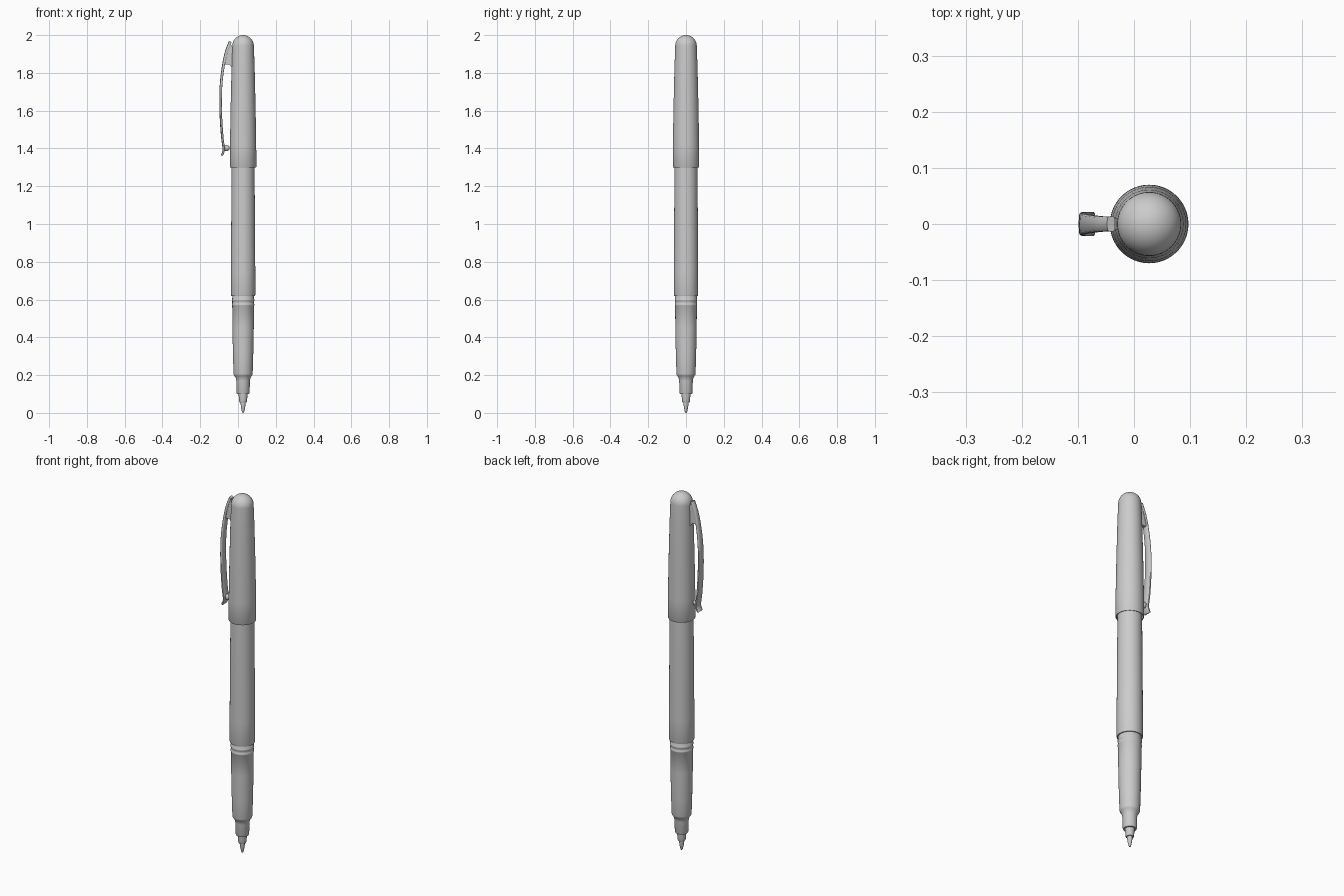
import bpy, bmesh, math
from mathutils import Vector

if "Cube" in bpy.data.objects:
    bpy.data.objects.remove(bpy.data.objects["Cube"])

CX = 0.027      # pen axis
SEG = 64


def finish(name, bm, angle=35):
    bmesh.ops.recalc_face_normals(bm, faces=bm.faces)
    me = bpy.data.meshes.new(name)
    bm.to_mesh(me)
    bm.free()
    ob = bpy.data.objects.new(name, me)
    bpy.context.collection.objects.link(ob)
    bpy.context.view_layer.objects.active = ob
    ob.select_set(True)
    bpy.ops.object.shade_smooth_by_angle(angle=math.radians(angle))
    ob.select_set(False)
    return ob


def lathe(name, profile):
    """Spin (radius, z) points about the pen axis."""
    bm = bmesh.new()
    vs = [bm.verts.new((CX + r, 0, z)) for r, z in profile]
    es = [bm.edges.new(p) for p in zip(vs, vs[1:])]
    bmesh.ops.spin(bm, geom=vs + es, cent=(CX, 0, 0), axis=(0, 0, 1),
                   angle=math.tau, steps=SEG, use_duplicate=False)
    bmesh.ops.remove_doubles(bm, verts=bm.verts, dist=1e-5)
    return finish(name, bm)


def smooth_path(pts, n=5):
    """Catmull-Rom through the given stations."""
    p = [Vector(q) for q in pts]
    p = [2 * p[0] - p[1]] + p + [2 * p[-1] - p[-2]]
    out = []
    for a, b, c, d in zip(p, p[1:], p[2:], p[3:]):
        for i in range(n):
            t = i / n
            out.append(0.5 * (2 * b + (c - a) * t + (2 * a - 5 * b + 4 * c - d) * t * t
                              + (3 * b - a - 3 * c + d) * t ** 3))
    return out + [p[-2]]


# cap: domed shell, open at the bottom
dome = [(0.057 * math.cos(a), 1.943 + 0.057 * math.sin(a))
        for a in [i * math.pi / 20 for i in range(10)]] + [(0, 2.0)]
lathe("cap", [(0, 1.93), (0.035, 1.92), (0.05, 1.88), (0.0625, 1.45), (0.0645, 1.302),
              (0.066, 1.30), (0.0685, 1.30), (0.07, 1.303), (0.0695, 1.42),
              (0.066, 1.62), (0.061, 1.83)] + dome)

# barrel, running up inside the cap
lathe("barrel", [(0, 1.50), (0.056, 1.50), (0.0605, 1.30), (0.0625, 1.05), (0.0645, 0.75),
                 (0.0648, 0.626), (0.063, 0.62), (0.055, 0.62), (0.055, 0.66), (0, 0.66)])

# grip with two collar rings
lathe("grip", [(0, 0.64), (0.057, 0.64), (0.0575, 0.603), (0.0595, 0.600), (0.0595, 0.594),
               (0.0575, 0.591), (0.0575, 0.578), (0.0595, 0.575), (0.0595, 0.569),
               (0.0575, 0.566), (0.0565, 0.45), (0.0535, 0.30), (0.0505, 0.207),
               (0.049, 0.20), (0.045, 0.195), (0.039, 0.184), (0.036, 0.17),
               (0.0345, 0.106), (0.032, 0.10), (0, 0.10)])

# nib holder and writing tip
lathe("nib_holder", [(0, 0.11), (0.025, 0.11), (0.0245, 0.097), (0.022, 0.08), (0.0215, 0.063),
                     (0.019, 0.056), (0, 0.056)])
lathe("nib", [(0, 0.07), (0.0135, 0.07), (0.0135, 0.05), (0.011, 0.03), (0.0065, 0.008),
              (0.004, 0.002), (0, 0)])

# clip: stations of (mid x, z, half width), swept with constant thickness
stations = [(-0.041, 1.966, 0.013), (-0.062, 1.91, 0.014), (-0.077, 1.84, 0.016),
            (-0.0885, 1.75, 0.018), (-0.092, 1.66, 0.020), (-0.090, 1.56, 0.021),
            (-0.083, 1.46, 0.0215), (-0.0755, 1.40, 0.0215), (-0.078, 1.38, 0.021),
            (-0.087, 1.362, 0.020)]
path = smooth_path(stations)
bm = bmesh.new()
rings = []
for i, p in enumerate(path):
    d = path[min(i + 1, len(path) - 1)] - path[max(i - 1, 0)]
    n = Vector((d.y, -d.x)).normalized()      # points outward (-x)
    h = 0.0075 - 0.002 * i / len(path)
    w = p.z
    section = [(w, -0.6), (w, 0.5), (0.85 * w, 0.85), (0, 1.05), (-0.85 * w, 0.85),
               (-w, 0.5), (-w, -0.6), (-0.85 * w, -1), (0.85 * w, -1)]
    rings.append([bm.verts.new((p.x + n.x * h * k, y, p.y + n.y * h * k)) for y, k in section])
for a, b in zip(rings, rings[1:]):
    for j in range(len(a)):
        k = (j + 1) % len(a)
        bm.faces.new((a[j], a[k], b[k], b[j]))
bm.faces.new(rings[0])
bm.faces.new(rings[-1])
finish("clip", bm, 50)

# bracket joining clip and cap
bm = bmesh.new()
outline = [(-0.042, 1.955), (-0.062, 1.90), (-0.074, 1.845), (-0.045, 1.845),
           (-0.036, 1.83), (-0.022, 1.83), (-0.022, 1.93)]
f = bm.faces.new([bm.verts.new((x, -0.010, z)) for x, z in outline])
ext = bmesh.ops.extrude_face_region(bm, geom=[f])
bmesh.ops.translate(bm, vec=(0, 0.020, 0),
                    verts=[g for g in ext["geom"] if isinstance(g, bmesh.types.BMVert)])
finish("clip_bracket", bm)

# gripping bump on the inside of the clip end
bm = bmesh.new()
bmesh.ops.create_uvsphere(bm, u_segments=24, v_segments=12, radius=1)
for v in bm.verts:
    v.co = Vector((-0.062 + v.co.x * 0.018, v.co.y * 0.013, 1.402 + v.co.z * 0.016))
finish("clip_bump", bm)
